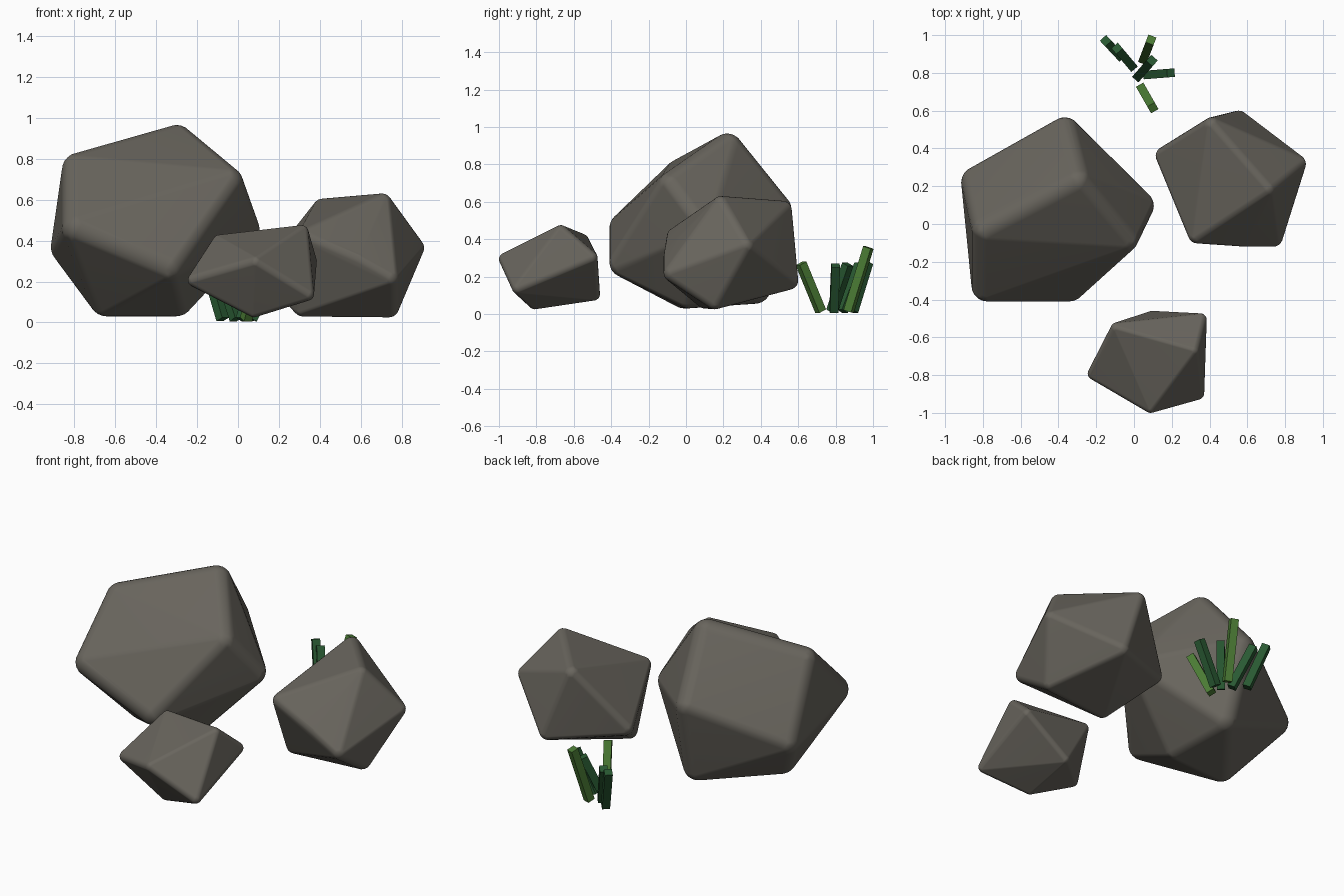
import bpy, bmesh, math
from mathutils import Vector, Matrix

if "Cube" in bpy.data.objects:
    bpy.data.objects.remove(bpy.data.objects["Cube"], do_unlink=True)


def material(name, rgb):
    m = bpy.data.materials.new(name)
    m.use_nodes = True
    m.diffuse_color = (*rgb, 1)
    m.node_tree.nodes["Principled BSDF"].inputs["Base Color"].default_value = (*rgb, 1)
    return m


def add_object(name, bm, mat):
    bmesh.ops.recalc_face_normals(bm, faces=bm.faces)
    mesh = bpy.data.meshes.new(name)
    bm.to_mesh(mesh)
    bm.free()
    mesh.materials.append(mat)
    ob = bpy.data.objects.new(name, mesh)
    bpy.context.collection.objects.link(ob)
    return ob


def rock(name, corners, radius, mat):
    """Hull around a small ball placed just inside each corner."""
    low = Vector([min(axis) for axis in zip(*corners)])
    high = Vector([max(axis) for axis in zip(*corners)])
    centre, half = (low + high) / 2, (high - low) / 2
    balls = bmesh.new()
    for c in corners:
        p = [m + (v - m) * (h - radius) / h for v, m, h in zip(c, centre, half)]
        bmesh.ops.create_icosphere(balls, subdivisions=3, radius=radius,
                                   matrix=Matrix.Translation(p))
    bm = bmesh.new()
    for v in balls.verts:
        bm.verts.new(v.co)
    balls.free()
    bmesh.ops.convex_hull(bm, input=bm.verts)
    bmesh.ops.delete(bm, geom=[v for v in bm.verts if not v.link_faces], context='VERTS')
    bmesh.ops.dissolve_limit(bm, angle_limit=math.radians(2), verts=bm.verts, edges=bm.edges)
    for f in bm.faces:
        f.smooth = True
    ob = add_object(name, bm, mat)
    ob.modifiers.new("soft_edges", 'WEIGHTED_NORMAL')


def blade(name, base, tip, mat, width=0.045):
    """Square stalk leaning from base to tip."""
    base, tip = Vector(base), Vector(tip)
    axis = tip - base
    turn = axis.to_track_quat('Z', 'Y').to_matrix().to_4x4()
    bm = bmesh.new()
    bmesh.ops.create_cube(bm, size=1, matrix=Matrix.Translation((base + tip) / 2) @ turn
                          @ Matrix.Diagonal((width, width, axis.length, 1)))
    add_object(name, bm, mat)


stone = material("grey_stone", (0.14, 0.13, 0.11))
light_green = material("light_green", (0.07, 0.2, 0.035))
dark_green = material("dark_green", (0.022, 0.1, 0.032))

# Rocks
rock("large_rock", [
    (-.28, .25, .965), (-.85, -.05, .8), (.01, -.1, .72), (-.85, -.41, .45),
    (-.33, -.41, .23), (-.36, .565, .57), (.105, .1, .45), (-.915, .25, .34),
    (-.69, -.03, .03), (-.28, 0, .03), (-.33, .43, .06),
], .085, stone)

rock("medium_rock", [
    (.73, .18, .63), (.4, .56, .6), (.115, .38, .22), (.31, -.1, .43),
    (.6, -.12, .3), (.77, -.12, .2), (.91, .33, .37), (.56, .6, .15),
    (.29, .08, .03), (.77, .14, .025),
], .05, stone)

rock("small_rock", [
    (.34, -.66, .475), (-.11, -.53, .42), (.09, -1, .3), (-.245, -.8, .2),
    (.37, -.92, .12), (.385, -.475, .31), (.08, -.82, .025), (.1, -.46, .08),
], .035, stone)

# Grass tuft
blades = [
    ((.04, .72, .015), (.1, .615, .27), light_green),
    ((.07, .79, .015), (.195, .8, .26), dark_green),
    ((.02, .78, .015), (.095, .865, .265), dark_green),
    ((.05, .87, .015), (.09, .975, .355), light_green),
    ((-.01, .835, .015), (-.09, .93, .265), dark_green),
    ((-.075, .89, .015), (-.15, .97, .275), dark_green),
]
for i, (base, tip, mat) in enumerate(blades, 1):
    blade(f"grass_blade_{i}", base, tip, mat)
